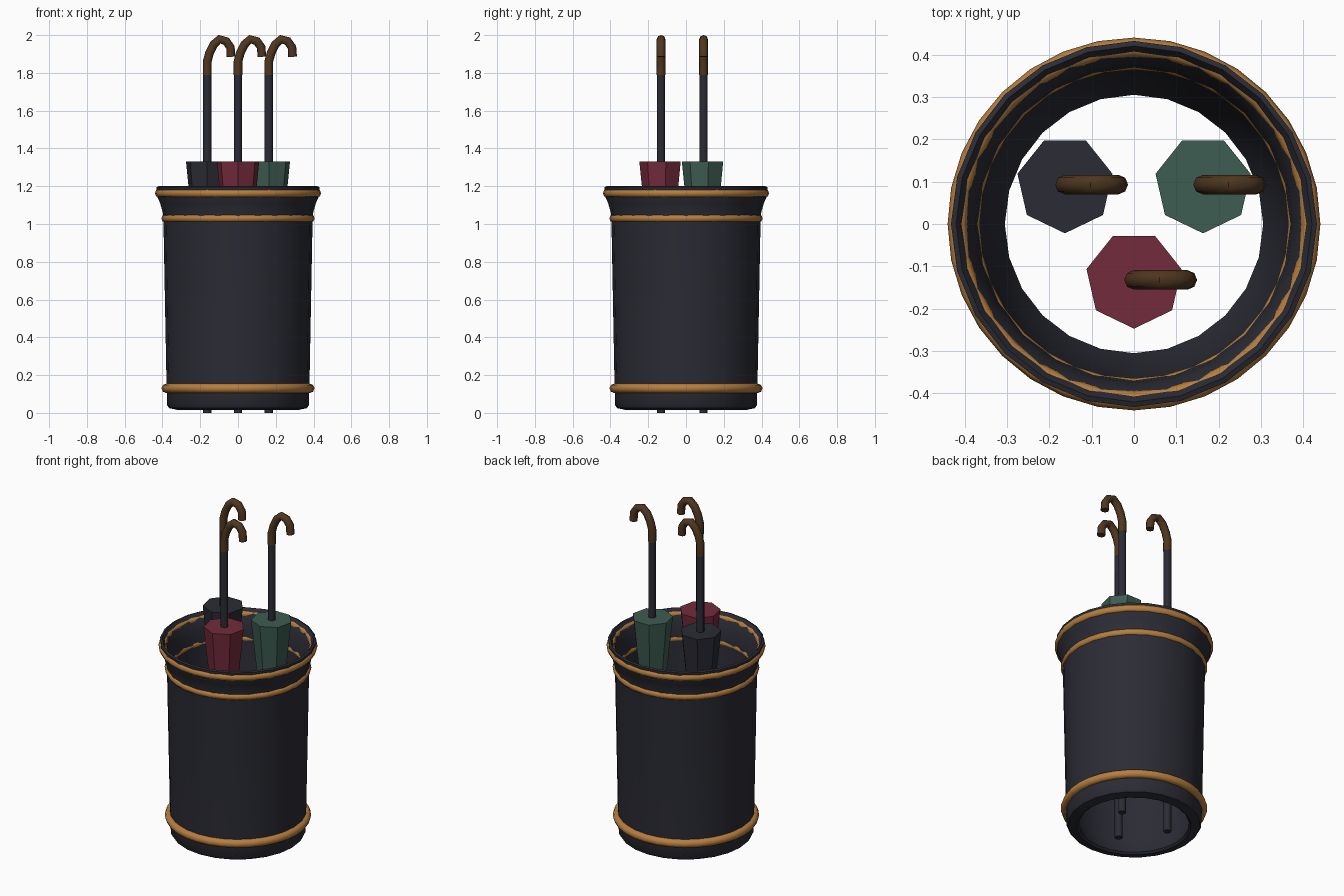
import bpy, bmesh, math

cube = bpy.data.objects.get("Cube")
if cube:
    bpy.data.objects.remove(cube, do_unlink=True)


def material(name, r, g, b):
    m = bpy.data.materials.new(name)
    m.use_nodes = True
    m.diffuse_color = (r, g, b, 1)
    m.node_tree.nodes["Principled BSDF"].inputs["Base Color"].default_value = (r, g, b, 1)
    return m


charcoal = material("charcoal", 0.024, 0.025, 0.035)
brass = material("brass", 0.47, 0.21, 0.05)
wood = material("dark wood", 0.08, 0.038, 0.014)
crimson = material("crimson", 0.171, 0.024, 0.045)
green = material("muted green", 0.048, 0.107, 0.084)


def smooth(obj, degrees):
    bpy.ops.object.select_all(action="DESELECT")
    obj.select_set(True)
    bpy.context.view_layer.objects.active = obj
    bpy.ops.object.shade_smooth_by_angle(angle=math.radians(degrees))


def lathe(name, profile, sides, mat):
    """Revolve a closed (radius, height) outline about the z axis."""
    bm = bmesh.new()
    rings = []
    for i in range(sides):
        a = 2 * math.pi * i / sides
        rings.append([bm.verts.new((r * math.cos(a), r * math.sin(a), z)) for r, z in profile])
    n = len(profile)
    for i in range(sides):
        a, b = rings[i], rings[(i + 1) % sides]
        for j in range(n):
            k = (j + 1) % n
            bm.faces.new((a[j], b[j], b[k], a[k]))
    bmesh.ops.recalc_face_normals(bm, faces=bm.faces)
    mesh = bpy.data.meshes.new(name)
    bm.to_mesh(mesh)
    bm.free()
    obj = bpy.data.objects.new(name, mesh)
    bpy.context.collection.objects.link(obj)
    mesh.materials.append(mat)
    smooth(obj, 40)
    return obj


def cone(name, x, y, z0, z1, r0, r1, sides, mat):
    bpy.ops.mesh.primitive_cone_add(vertices=sides, radius1=r0, radius2=r1, depth=z1 - z0,
                                    location=(x, y, (z0 + z1) / 2), rotation=(0, 0, math.pi))
    obj = bpy.context.object
    obj.name = name
    obj.data.materials.append(mat)
    return obj


# Open tube with a flared collar: outside going up, then inside going down
lathe("stand_body", [
    (0.317, 0.015), (0.365, 0.025), (0.375, 0.04), (0.378, 0.13), (0.395, 1.03),
    (0.398, 1.06), (0.412, 1.11), (0.43, 1.15), (0.432, 1.195), (0.42, 1.2),
    (0.395, 1.165), (0.375, 1.09), (0.368, 1.03), (0.345, 0.13), (0.305, 0.025)],
    24, charcoal)

# Brass bands
for name, z, major, minor in (("lower_band", 0.13, 0.38, 0.025),
                              ("collar_band", 1.03, 0.385, 0.021),
                              ("rim_band", 1.163, 0.417, 0.023)):
    bpy.ops.mesh.primitive_torus_add(major_segments=32, minor_segments=8, location=(0, 0, z),
                                     major_radius=major, minor_radius=minor)
    band = bpy.context.object
    band.name = name
    band.data.materials.append(brass)
    smooth(band, 60)

# Hook path as (offset, height)
hook = [(0, 1.79), (0, 1.86), (0.012, 1.905), (0.034, 1.95), (0.065, 1.978),
        (0.1, 1.968), (0.123, 1.935), (0.126, 1.885)]


def umbrella(prefix, x, y, mat):
    cone(prefix + "_canopy", x, y, 0.4, 1.33, 0.02, 0.115, 7, mat)
    shaft = cone(prefix + "_shaft", x, y, 0, 1.8, 0.022, 0.022, 8, charcoal)
    smooth(shaft, 50)
    curve = bpy.data.curves.new(prefix + "_handle", "CURVE")
    curve.dimensions = "3D"
    curve.bevel_depth = 0.023
    curve.bevel_resolution = 2
    curve.use_fill_caps = True
    spline = curve.splines.new("POLY")
    spline.points.add(len(hook) - 1)
    for p, (dx, z) in zip(spline.points, hook):
        p.co = (x + dx, y, z, 1)
    handle = bpy.data.objects.new(prefix + "_handle", curve)
    bpy.context.collection.objects.link(handle)
    curve.materials.append(wood)
    bpy.ops.object.select_all(action="DESELECT")
    handle.select_set(True)
    bpy.context.view_layer.objects.active = handle
    bpy.ops.object.convert(target="MESH")
    smooth(bpy.context.object, 50)


umbrella("dark_umbrella", -0.163, 0.093, charcoal)
umbrella("green_umbrella", 0.163, 0.093, green)
umbrella("red_umbrella", 0, -0.132, crimson)
